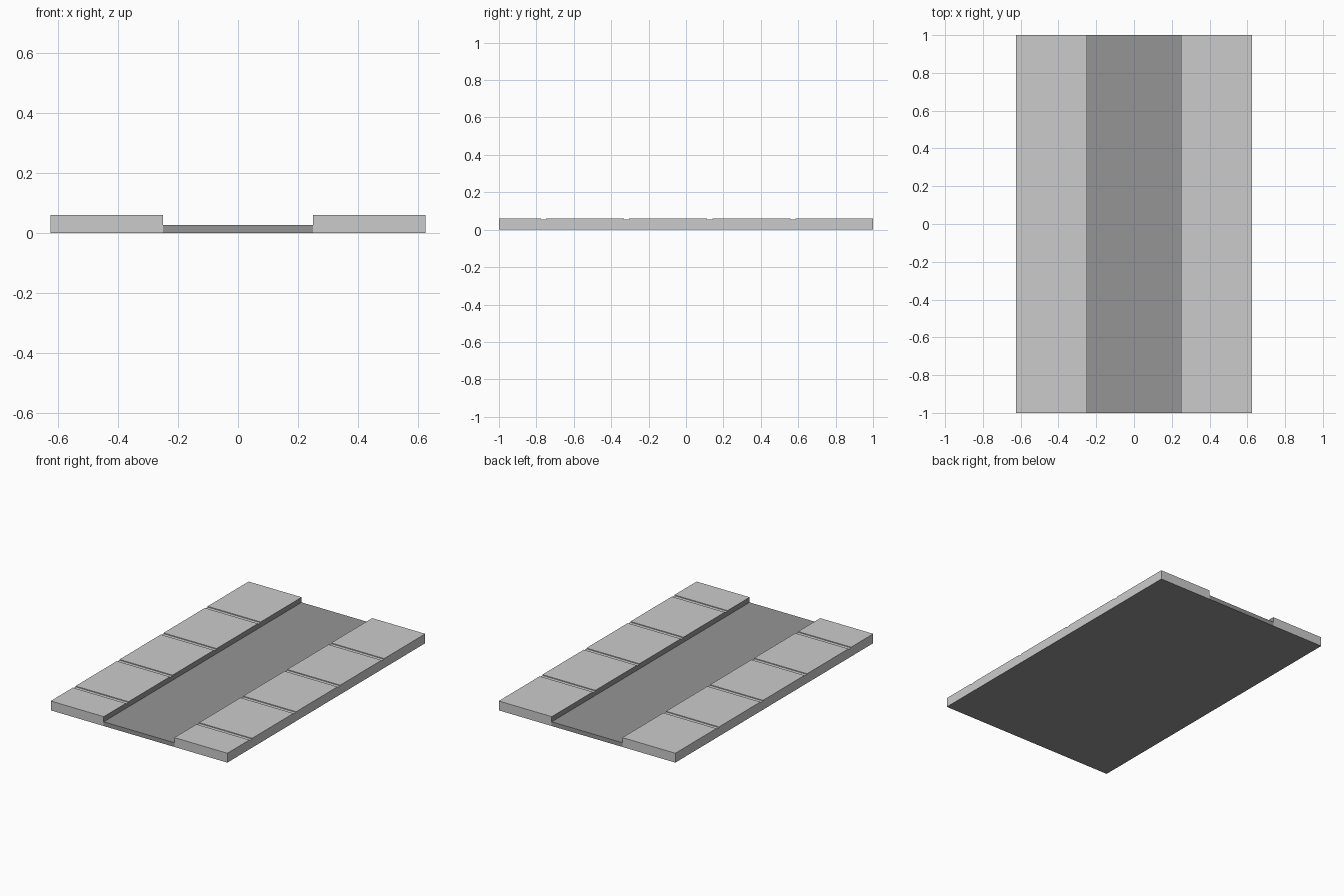
import bpy, bmesh

if "Cube" in bpy.data.objects:
    bpy.data.objects.remove(bpy.data.objects["Cube"])

HALF_LEN, HALF_ROAD, HALF_WIDTH = 1.0, 0.25, 0.625
ROAD_TOP, WALK_TOP = 0.027, 0.06
JOINTS = [-0.763 + 0.445 * i for i in range(4)]
JOINT_WIDTH, JOINT_DEPTH = 0.027, 0.005

concrete = bpy.data.materials.new("concrete")
concrete.diffuse_color = (0.8, 0.8, 0.8, 1)
concrete.use_nodes = True
concrete.node_tree.nodes["Principled BSDF"].inputs["Base Color"].default_value = concrete.diffuse_color
asphalt = bpy.data.materials.new("asphalt")
asphalt.diffuse_color = (0.3, 0.3, 0.3, 1)
asphalt.use_nodes = True
asphalt.node_tree.nodes["Principled BSDF"].inputs["Base Color"].default_value = asphalt.diffuse_color


def extrude_profile(name, profile, x0, x1):
    """Extrude a (y, z) outline along x."""
    bm = bmesh.new()
    face = bm.faces.new([bm.verts.new((x0, y, z)) for y, z in profile])
    ext = bmesh.ops.extrude_face_region(bm, geom=[face])["geom"]
    verts = [g for g in ext if isinstance(g, bmesh.types.BMVert)]
    bmesh.ops.translate(bm, verts=verts, vec=(x1 - x0, 0, 0))
    bmesh.ops.recalc_face_normals(bm, faces=bm.faces)
    mesh = bpy.data.meshes.new(name)
    bm.to_mesh(mesh)
    bm.free()
    obj = bpy.data.objects.new(name, mesh)
    bpy.context.collection.objects.link(obj)
    return obj


# Sunken roadway
road = extrude_profile("roadway", [(-HALF_LEN, 0), (HALF_LEN, 0),
                                   (HALF_LEN, ROAD_TOP), (-HALF_LEN, ROAD_TOP)],
                       -HALF_ROAD, HALF_ROAD)
road.data.materials.append(asphalt)

# Sidewalk outline with shallow joints between the paving slabs
outline = [(HALF_LEN, 0), (-HALF_LEN, 0), (-HALF_LEN, WALK_TOP)]
for y in JOINTS:
    a, b = y - JOINT_WIDTH / 2, y + JOINT_WIDTH / 2
    low = WALK_TOP - JOINT_DEPTH
    outline += [(a, WALK_TOP), (a, low), (b, low), (b, WALK_TOP)]
outline.append((HALF_LEN, WALK_TOP))

# Sidewalks on both sides; the curb face and underside are dark
for side, name in ((-1, "left_sidewalk"), (1, "right_sidewalk")):
    walk = extrude_profile(name, outline, side * HALF_ROAD, side * HALF_WIDTH)
    walk.data.materials.append(concrete)
    walk.data.materials.append(asphalt)
    for p in walk.data.polygons:
        underside = p.normal.z < -0.9
        curb = p.normal.x * side < -0.9
        p.material_index = 1 if underside or curb else 0
